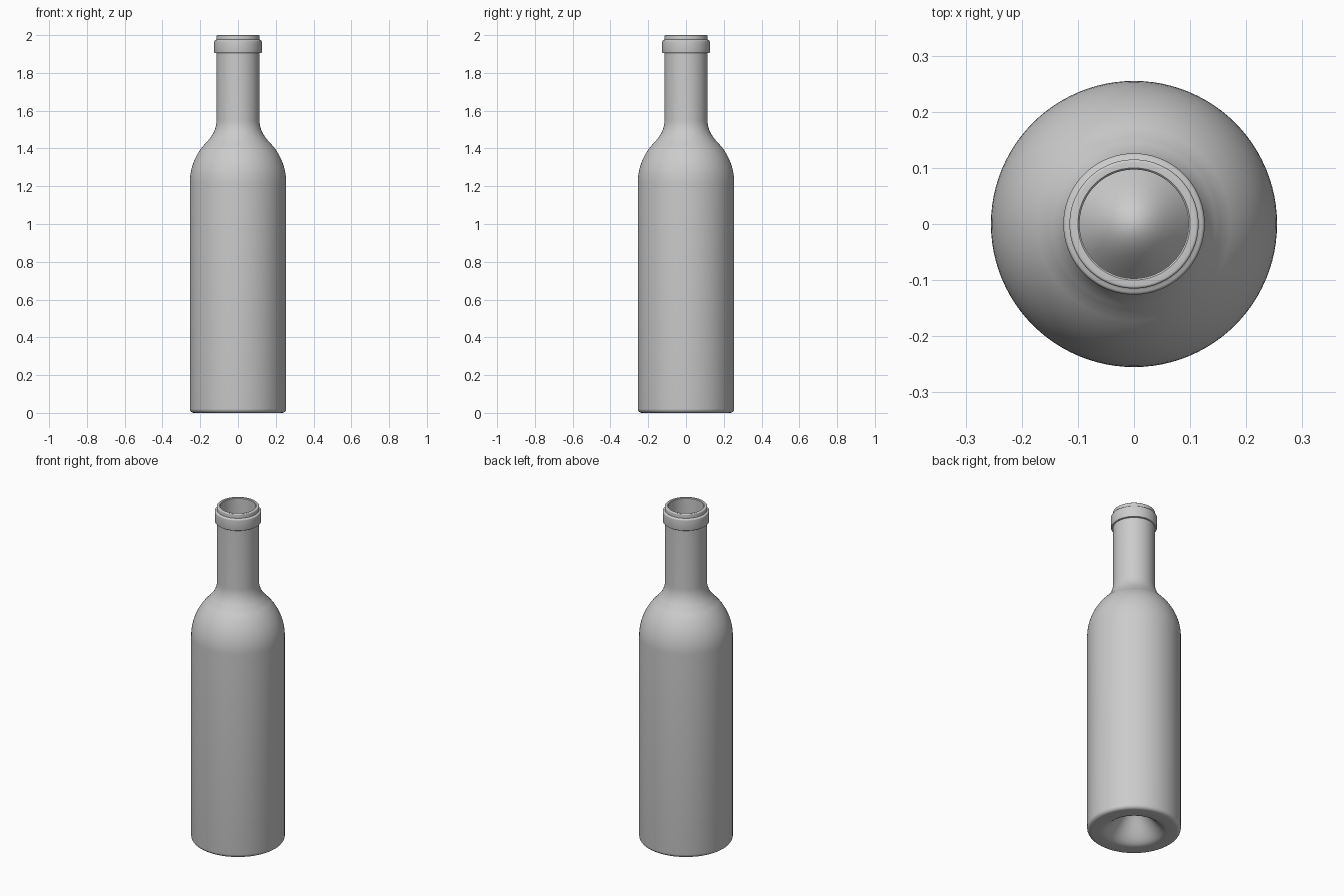
import bpy, bmesh
from math import sin, cos, pi, radians

if "Cube" in bpy.data.objects:
    bpy.data.objects.remove(bpy.data.objects["Cube"])

SEGMENTS = 96


def arc(cx, cz, r, a0, a1, n):
    """Points (radius, height) along a circular arc, angles in degrees."""
    return [(cx + r * cos(radians(a0 + (a1 - a0) * i / n)),
             cz + r * sin(radians(a0 + (a1 - a0) * i / n))) for i in range(n + 1)]


def shoulder(inset):
    """Convex shoulder flowing into the concave neck fillet, inset for the inside."""
    return (arc(-0.045, 1.22, 0.30 - inset, 0, 47, 14)
            + arc(0.264, 1.55, 0.15 + inset, 227, 180, 10)[1:])


def punt(height, lift, radius):
    """Rounded cone pushed up into the base, from the axis outwards."""
    return [(radius * i / 14, lift + height * (1 + cos(pi * i / 14)) / 2) for i in range(14)]


# Outside: punt, foot, body, shoulder, neck, ring and lip
outer = punt(0.16, 0.0, 0.18) + [(0.18, 0.0)]
outer += arc(0.233, 0.022, 0.022, -90, 0, 6)
outer += shoulder(0)
outer += [(0.114, 1.905), (0.122, 1.905)]
outer += arc(0.122, 1.909, 0.004, -90, 0, 3)[1:]
outer += arc(0.118, 1.966, 0.008, 0, 90, 4)
outer += [(0.115, 1.976)] + arc(0.110, 1.995, 0.005, 0, 90, 4)

# Inside: bore, inner wall and floor over the punt
inner = punt(0.16, 0.02, 0.19) + [(0.19, 0.02)]
inner += arc(0.215, 0.042, 0.022, -90, 0, 6)
inner += shoulder(0.017) + [(0.097, 1.997), (0.100, 2.0)]

profile = outer + inner[::-1]

# Revolve the profile about the z axis
bm = bmesh.new()
verts = [bm.verts.new((r, 0, z)) for r, z in profile]
edges = [bm.edges.new(pair) for pair in zip(verts, verts[1:])]
bmesh.ops.spin(bm, geom=verts + edges, cent=(0, 0, 0), axis=(0, 0, 1),
               angle=2 * pi, steps=SEGMENTS, use_duplicate=False)
bmesh.ops.remove_doubles(bm, verts=bm.verts[:], dist=0.0001)
bmesh.ops.recalc_face_normals(bm, faces=bm.faces[:])

mesh = bpy.data.meshes.new("bottle")
bm.to_mesh(mesh)
bm.free()
bottle = bpy.data.objects.new("bottle", mesh)
bpy.context.collection.objects.link(bottle)

# Smooth glass with crisp ring and foot edges
bpy.context.view_layer.objects.active = bottle
bottle.select_set(True)
bpy.ops.object.shade_smooth_by_angle(angle=radians(35))
